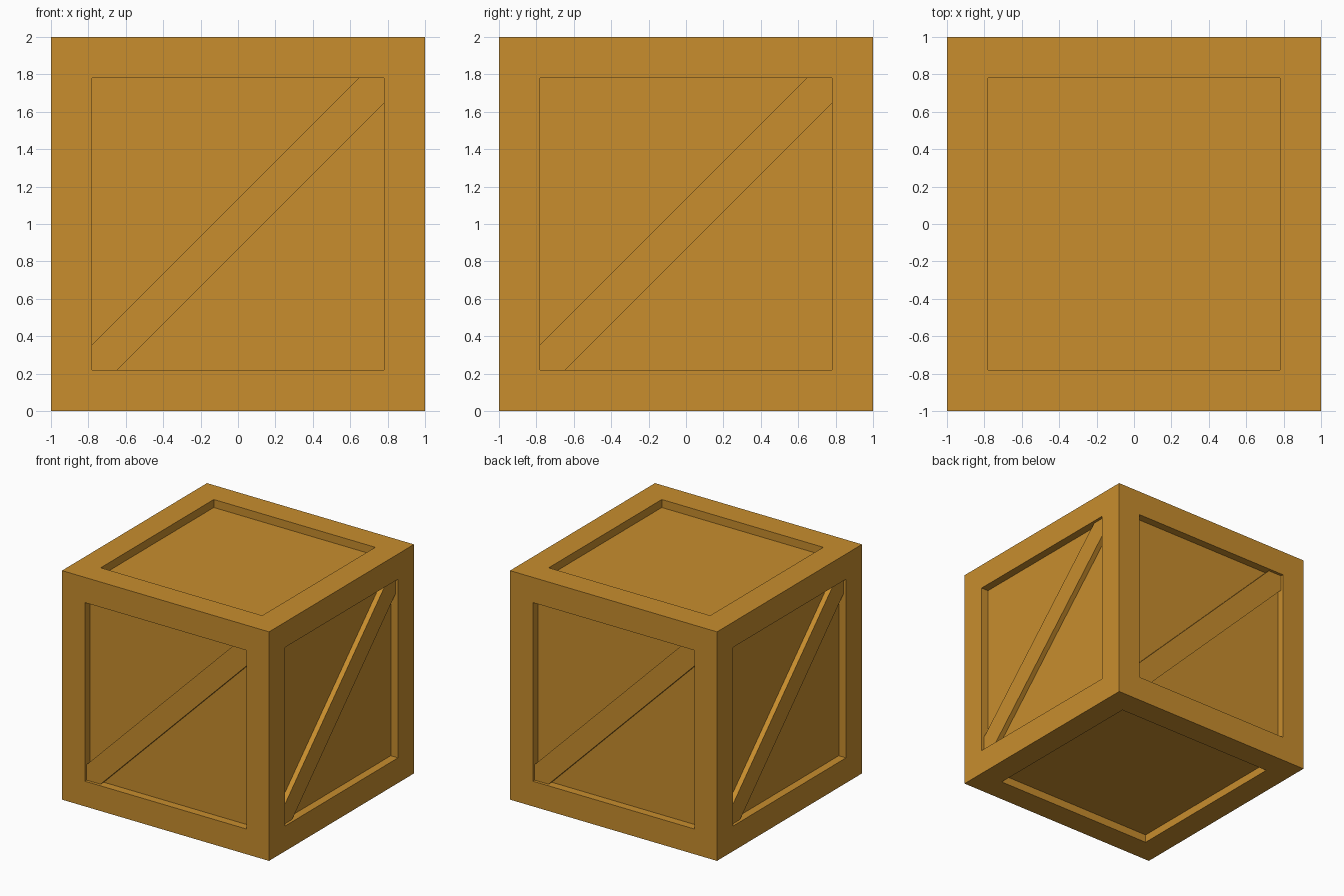
import bpy, bmesh, math
from mathutils import Matrix

if "Cube" in bpy.data.objects:
    bpy.data.objects.remove(bpy.data.objects["Cube"])

RIM = 0.22       # width of the frame boards
DEPTH = 0.07     # how far the panels sit back
BRACE_Y = -0.975 # outer surface of the diagonal boards

wood = bpy.data.materials.new("golden wood")
wood.diffuse_color = (0.58, 0.27, 0.027, 1)
wood.use_nodes = True
wood.node_tree.nodes["Principled BSDF"].inputs["Base Color"].default_value = wood.diffuse_color


def add_object(name, bm):
    bmesh.ops.recalc_face_normals(bm, faces=bm.faces[:])
    mesh = bpy.data.meshes.new(name)
    bm.to_mesh(mesh)
    bm.free()
    mesh.materials.append(wood)
    obj = bpy.data.objects.new(name, mesh)
    bpy.context.collection.objects.link(obj)
    return obj


# Crate body: cube with a recessed panel on all six sides
bm = bmesh.new()
bmesh.ops.create_cube(bm, size=2, matrix=Matrix.Translation((0, 0, 1)))
panels = bm.faces[:]
bmesh.ops.inset_individual(bm, faces=panels, thickness=RIM, use_even_offset=True)
for face in panels:
    normal = face.normal.copy()
    out = bmesh.ops.extrude_discrete_faces(bm, faces=[face])
    bmesh.ops.translate(bm, verts=out["faces"][0].verts[:], vec=-normal * DEPTH)
add_object("crate_body", bm)

# Diagonal braces: one per side wall, clipped to the panel corners
a, c = 1 - RIM, 0.645
outline = [(-a, -a), (-c, -a), (a, c), (a, a), (c, a), (-a, -c)]
for i, side in enumerate(("front", "right", "back", "left")):
    bm = bmesh.new()
    face = bm.faces.new([bm.verts.new((x, BRACE_Y, z + 1)) for x, z in outline])
    out = bmesh.ops.extrude_face_region(bm, geom=[face], use_keep_orig=True)
    moved = [v for v in out["geom"] if isinstance(v, bmesh.types.BMVert)]
    bmesh.ops.translate(bm, verts=moved, vec=(0, -1 + DEPTH - BRACE_Y + 0.005, 0))
    bmesh.ops.rotate(bm, verts=bm.verts[:], cent=(0, 0, 0),
                     matrix=Matrix.Rotation(i * math.pi / 2, 3, "Z"))
    add_object(side + "_brace", bm)
